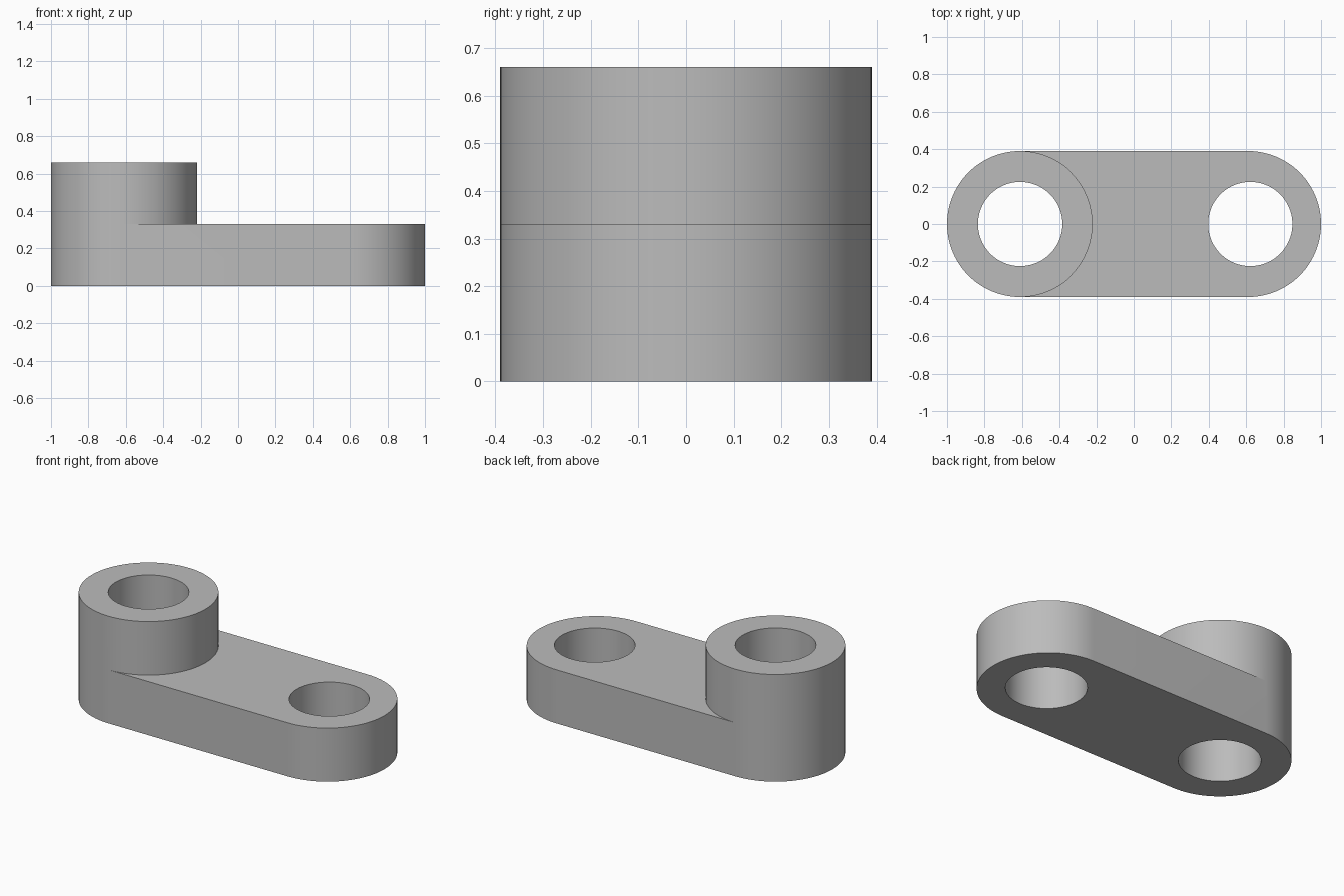
import bpy, bmesh
from math import cos, sin, pi

cube = bpy.data.objects.get("Cube")
if cube:
    bpy.data.objects.remove(cube, do_unlink=True)

SEG = 96                       # segments in a full circle
END_X, RADIUS = 0.61, 0.39     # centres and radius of the rounded ends
BORE_X, BORE = 0.622, 0.225    # plain-end bore centre, bore radius
MID_Z, TOP_Z = 0.33, 0.66

bm = bmesh.new()


def arc(cx, r, z, start=0, count=SEG):
    """Vertices along an arc, counted in circle segments."""
    return [bm.verts.new((cx + r * cos(2 * pi * i / SEG), r * sin(2 * pi * i / SEG), z))
            for i in range(start, start + count)]


def wall(lower, upper, closed=True):
    """Quads between two matching rows of vertices."""
    n = len(lower)
    for i in range(n if closed else n - 1):
        j = (i + 1) % n
        bm.faces.new((lower[i], lower[j], upper[j], upper[i]))


def cap(*loops):
    """Flat face region bounded by closed loops, holes included."""
    edges = []
    for loop in loops:
        for a, b in zip(loop, loop[1:] + loop[:1]):
            edges.append(bm.edges.get((a, b)) or bm.edges.new((a, b)))
    bmesh.ops.triangle_fill(bm, edges=edges, use_beauty=True)


Q, H = SEG // 4, SEG // 2

# Link plate and boss outlines; the boss shares the plate's left end
base = arc(END_X, RADIUS, 0, -Q, H + 1) + arc(-END_X, RADIUS, 0, Q, H + 1)
plate_end = arc(END_X, RADIUS, MID_Z, -Q, H + 1)
boss_mid = arc(-END_X, RADIUS, MID_Z, Q)
boss_top = arc(-END_X, RADIUS, TOP_Z, Q)
wall(base, plate_end + boss_mid[:H + 1])
wall(boss_mid, boss_top)

# Bores
boss_bore = [arc(-END_X, BORE, z) for z in (0, TOP_Z)]
end_bore = [arc(BORE_X, BORE, z) for z in (0, MID_Z)]
wall(*boss_bore)
wall(*end_bore)

# Underside, plate top and boss rim
cap(base, boss_bore[0], end_bore[0])
cap(plate_end + [boss_mid[0]] + boss_mid[:H - 1:-1], end_bore[1])
cap(boss_top, boss_bore[1])

bmesh.ops.recalc_face_normals(bm, faces=bm.faces)
mesh = bpy.data.meshes.new("link_arm")
bm.to_mesh(mesh)
bm.free()

# Plain grey finish
grey = bpy.data.materials.new("grey_metal")
grey.use_nodes = True
colour = (0.5, 0.5, 0.5, 1)
grey.diffuse_color = colour
grey.node_tree.nodes["Principled BSDF"].inputs["Base Color"].default_value = colour
mesh.materials.append(grey)

link = bpy.data.objects.new("link_arm", mesh)
bpy.context.collection.objects.link(link)
bpy.context.view_layer.objects.active = link
link.select_set(True)
bpy.ops.object.shade_smooth_by_angle(angle=pi / 6)
